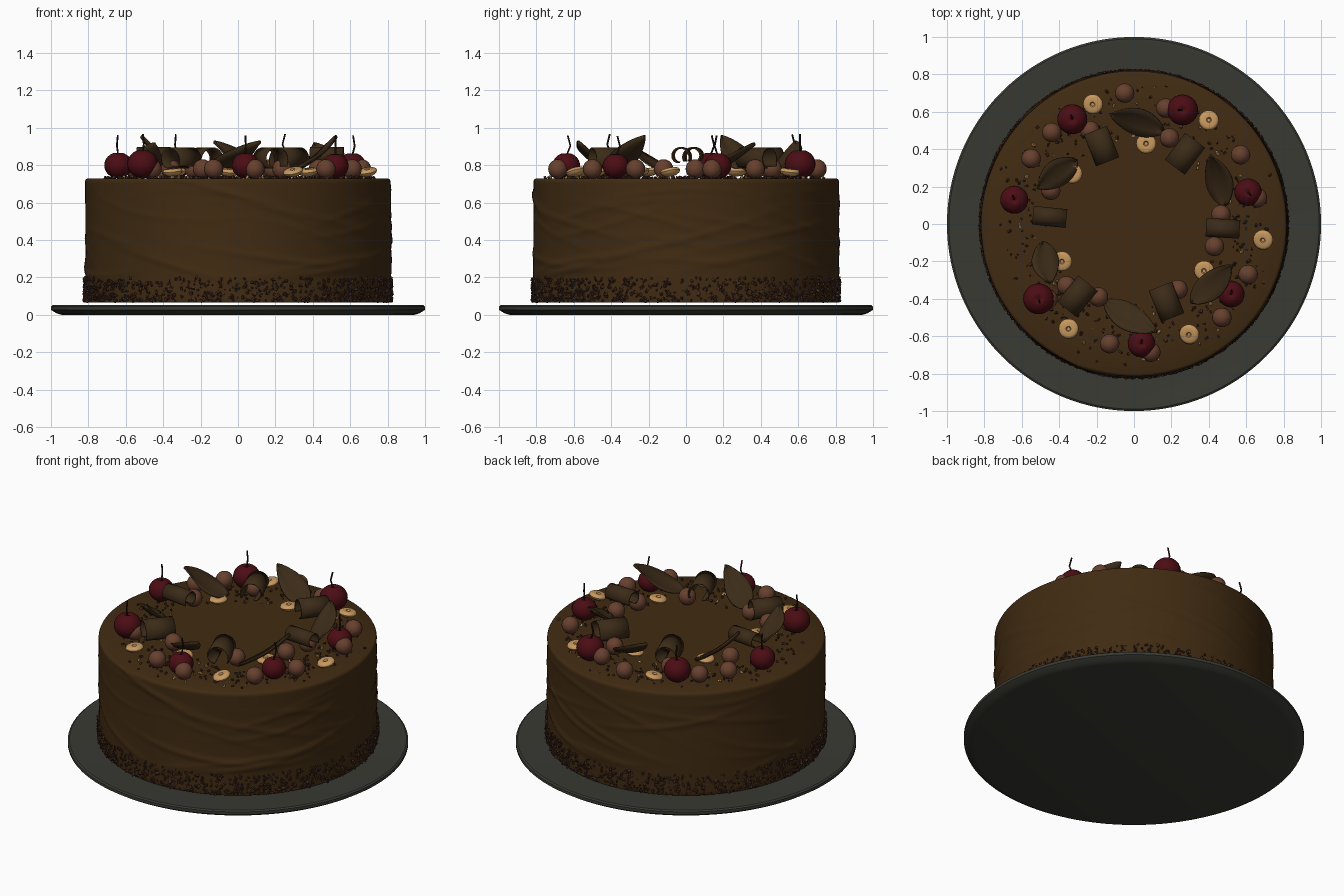
import bpy, bmesh, math, random
from mathutils import Vector, Matrix, Euler

if "Cube" in bpy.data.objects:
    bpy.data.objects.remove(bpy.data.objects["Cube"])

random.seed(4)
TOP = 0.73


def material(name, r, g, b):
    m = bpy.data.materials.new(name)
    m.diffuse_color = (r, g, b, 1)
    m.use_nodes = True
    m.node_tree.nodes["Principled BSDF"].inputs["Base Color"].default_value = m.diffuse_color
    return m


FROSTING = material("chocolate frosting", 0.052, 0.024, 0.006)
SHARD = material("dark chocolate", 0.044, 0.024, 0.009)
CRUMB = material("chocolate crumb", 0.055, 0.022, 0.014)
PLATE = material("grey plate", 0.042, 0.042, 0.034)
CHERRY = material("cherry red", 0.070, 0.004, 0.007)
STEM = material("stem brown", 0.018, 0.010, 0.005)
TRUFFLE = material("milk chocolate", 0.135, 0.052, 0.028)
NUT = material("hazelnut", 0.58, 0.32, 0.115)


def finish(name, bm, mat, matrix=None, angle=40):
    bmesh.ops.remove_doubles(bm, verts=bm.verts, dist=1e-5)
    bmesh.ops.recalc_face_normals(bm, faces=bm.faces)
    me = bpy.data.meshes.new(name)
    bm.to_mesh(me)
    bm.free()
    me.materials.append(mat)
    me.shade_smooth()
    me.set_sharp_from_angle(angle=math.radians(angle))
    ob = bpy.data.objects.new(name, me)
    bpy.context.collection.objects.link(ob)
    if matrix:
        ob.matrix_world = matrix
    return ob


def grid(bm, rows, closed):
    vs = [[bm.verts.new(p) for p in row] for row in rows]
    n = len(vs[0])
    for a, b in zip(vs, vs[1:]):
        for i in range(n if closed else n - 1):
            j = (i + 1) % n
            bm.faces.new((a[i], a[j], b[j], b[i]))


def lathe(name, profile, seg, mat, matrix=None, bump=None, angle=40):
    rows = []
    for r, z in profile:
        row = []
        for i in range(seg):
            a = 2 * math.pi * i / seg
            q = r + (bump(a, r, z) if bump else 0)
            row.append((q * math.cos(a), q * math.sin(a), z))
        rows.append(row)
    bm = bmesh.new()
    grid(bm, rows, True)
    return finish(name, bm, mat, matrix, angle)


def place(x, y, z, rx=0, ry=0, rz=0, s=1):
    return Matrix.LocRotScale(Vector((x, y, z)), Euler((rx, ry, rz)), Vector((s, s, s)))


# Plate
lathe("plate", [(0, 0), (.94, 0), (.97, .008), (1, .027), (1, .045), (.99, .052),
                (.965, .052), (.95, .05), (0, .05)], 128, PLATE, angle=30)

# Cake with spatula strokes around its side
strokes = [(random.uniform(0, 6.28), random.uniform(.2, .68), random.uniform(-.25, .25),
            random.uniform(-.2, .2), random.uniform(.25, .6), random.uniform(.003, .008))
           for _ in range(34)]


def ripple(a, r, z):
    if r < .8 or z < .08:
        return 0
    d = .002 * math.sin(3 * a + 5 * z)
    for a0, z0, slope, bend, length, amp in strokes:
        t = (a - a0 + math.pi) % (2 * math.pi) - math.pi
        if abs(t) < 1.2:
            h = (z - z0 - slope * t - bend * t * t) / .016
            d += amp * math.exp(-h * h - (t / length) ** 2)
    return min(d, .009)


side = [(.817, .08 + .635 * i / 52) for i in range(53)]
lathe("cake", [(0, .065), (.815, .065)] + side + [(.812, .725), (.803, TOP), (.6, TOP), (0, TOP)],
      200, FROSTING, bump=ripple, angle=50)


# Crumbs around the base and scattered on top
def crumbs(name, mat, points, lo, hi):
    bm = bmesh.new()
    for p in points:
        s = random.uniform(lo, hi)
        m = Matrix.LocRotScale(Vector(p), Euler([random.uniform(0, 6) for _ in range(3)]),
                               Vector((s * 1.5, s, s * .8)))
        bmesh.ops.create_cube(bm, size=1.6, matrix=m)
    me_angle = 20
    return finish(name, bm, mat, angle=me_angle)


def around(r, z):
    a = random.uniform(0, 2 * math.pi)
    return (r * math.cos(a), r * math.sin(a), z)


crumbs("base_crumbs", CRUMB,
       [around(.822, .074 + .125 * random.random() ** 1.4) for _ in range(1500)], .004, .008)
crumbs("top_crumbs", CRUMB,
       [around(random.triangular(.42, .79, .6), TOP + .004) for _ in range(330)], .004, .008)
crumbs("nut_crumbs", NUT,
       [around(random.uniform(.45, .74), TOP + .005) for _ in range(55)], .005, .009)

# Cherries with kinked stems
cherry_profile = [(0, .055), (.008, .057), (.02, .066)] + [
    (.075 * math.sin(t), .07 * math.cos(t)) for t in [.42 + i * (math.pi - .42) / 12 for i in range(13)]]
for i, (x, y, s) in enumerate([(-.33, .56, 1.07), (.26, .61, 1.1), (.61, .17, .98), (.52, -.375, .95),
                               (.04, -.64, .98), (-.51, -.40, 1.1), (-.64, .13, 1)]):
    z = TOP + .07 * s
    lathe(f"cherry_{i+1}", cherry_profile, 24, CHERRY, place(x, y, z, s=s), angle=60)
    a = random.uniform(0, 6.28)
    c, d = math.cos(a), math.sin(a)
    cu = bpy.data.curves.new(f"cherry_stem_{i+1}", 'CURVE')
    cu.dimensions = '3D'
    cu.bevel_depth = .005
    cu.bevel_resolution = 1
    cu.use_fill_caps = True
    sp = cu.splines.new('POLY')
    sp.points.add(2)
    for pt, (k, h) in zip(sp.points, [(0, .05), (.022, .105), (.008, .16)]):
        pt.co = (x + c * k, y + d * k, z + h, 1)
    cu.materials.append(STEM)
    bpy.context.collection.objects.link(bpy.data.objects.new(cu.name, cu))

# Truffle balls
for i, (x, y) in enumerate([(-.05, .70), (-.44, .49), (-.55, .35), (.57, .37), (.465, .05), (.43, -.12),
                            (.61, -.27), (.47, -.50), (-.13, -.64), (.09, -.685), (-.19, -.39),
                            (.235, -.35), (-.445, .18), (.17, .62), (-.235, .5), (.66, .14),
                            (.19, .46), (-.36, -.33), (-.46, -.40)]):
    bm = bmesh.new()
    bmesh.ops.create_uvsphere(bm, u_segments=20, v_segments=12, radius=.052)
    finish(f"truffle_{i+1}", bm, TRUFFLE, place(x, y, TOP + .05), 80)

# Halved hazelnuts with a dimpled cut face
nut_profile = [(0, .002), (.009, .003), (.014, .012), (.04, .014), (.05, .008), (.054, -.002),
               (.048, -.014), (.03, -.024), (0, -.028)]
for i, (x, y) in enumerate([(-.22, .64), (.40, .555), (.69, -.085), (.295, -.59), (-.35, -.56),
                            (.065, .43), (-.33, .27), (.375, -.25), (-.385, -.2), (-.05, -.48)]):
    lathe(f"hazelnut_{i+1}", nut_profile, 18, NUT,
          place(x, y, TOP + .038, random.uniform(-.25, .25), random.uniform(-.25, .25)))


# Thin sheet helper for curls and shards
def sheet(name, rows, matrix=None):
    bm = bmesh.new()
    grid(bm, rows, False)
    ob = finish(name, bm, SHARD, matrix, 60)
    mod = ob.modifiers.new("thickness", 'SOLIDIFY')
    mod.thickness = .008
    mod.offset = 0


# Rolled chocolate curls, axis pointing outward
for i, (x, y, r) in enumerate([(.475, -.03, .055), (.28, .37, .075), (-.165, .42, .075),
                               (-.45, .045, .055), (-.31, -.38, .075), (.165, -.42, .075)]):
    rows = []
    for k in range(25):
        t = -.5 + k / 24 * 5.0
        q = r * (1 - .4 * k / 24)
        rows.append([(l, q * math.cos(t), q * math.sin(t)) for l in (-.09, 0, .09)])
    sheet(f"chocolate_curl_{i+1}", rows, place(x, y, .895 - r * .87, 0, 0, math.atan2(y, x)))

# Leaf-shaped shards leaning up from base to tip
for i, (b, t) in enumerate([((.49, .10, .77), (.41, .37, .91)), ((.16, .50, .77), (-.13, .59, .92)),
                            ((-.31, .34, .77), (-.52, .19, .95)), ((-.49, -.10, .77), (-.45, -.32, .91)),
                            ((-.16, -.42, .77), (.12, -.58, .92)), ((.31, -.42, .77), (.53, -.22, .95))]):
    b, t = Vector(b), Vector(t)
    d = t - b
    out = Vector((d.y, -d.x, 0)).normalized()
    side_dir = (out + Vector((0, 0, .45))).normalized()
    up = d.cross(side_dir).normalized()
    if up.z < 0:
        up = -up
    rows = []
    for k in range(15):
        f = k / 14
        w = .078 * math.sin(math.pi * f ** .85) ** .8 + .0008 if 0 < k < 14 else .0008
        mid = b + d * f - up * .02 * math.sin(math.pi * f)
        rows.append([mid + side_dir * w * s + up * .015 * s * s for s in (-1, -.5, 0, .5, 1)])
    sheet(f"chocolate_shard_{i+1}", rows)
